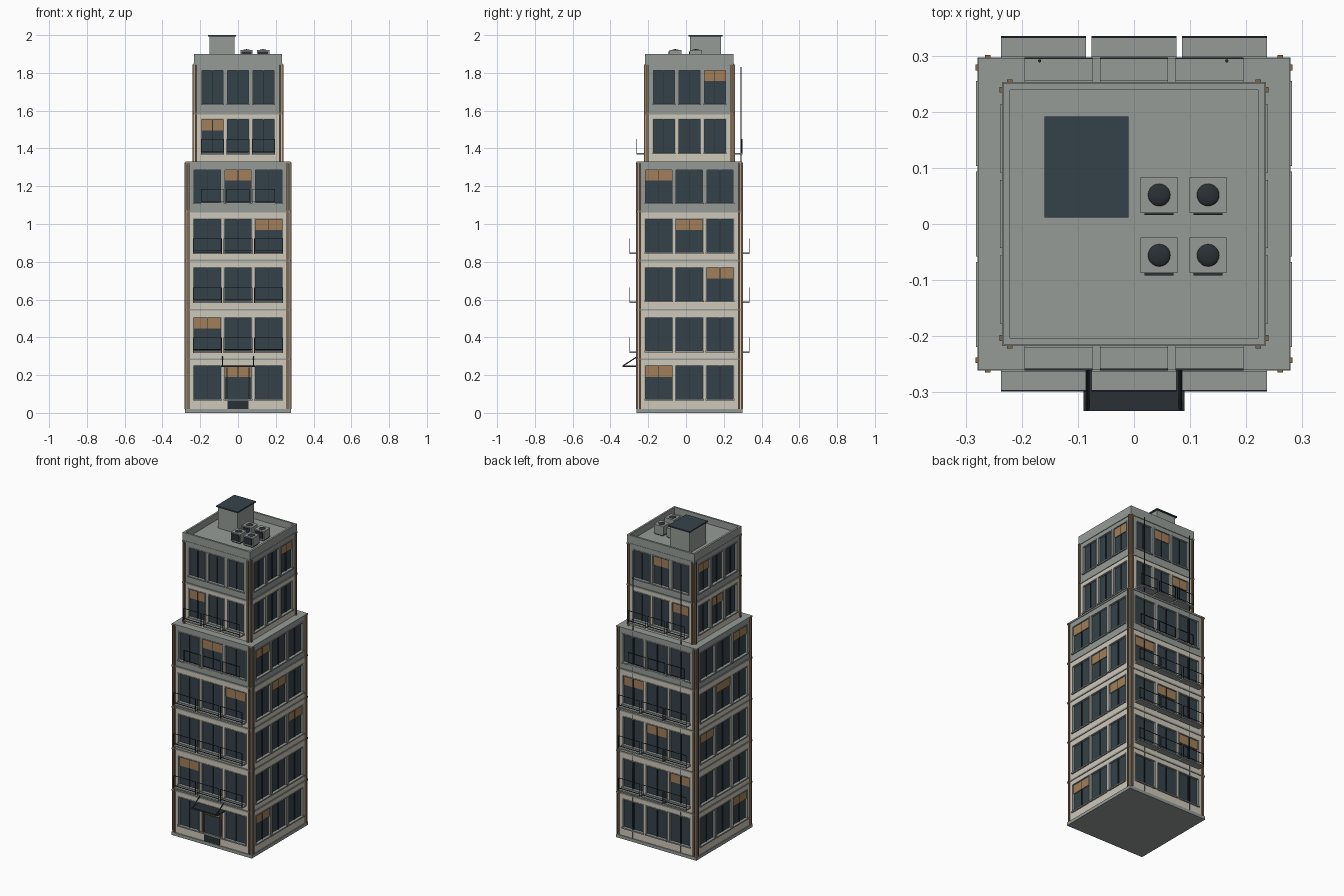
import bpy, bmesh, math
from mathutils import Matrix, Vector

if "Cube" in bpy.data.objects:
    bpy.data.objects.remove(bpy.data.objects["Cube"])

CY = 0.018  # plan centre of the tower in y


def material(name, rgb):
    m = bpy.data.materials.new(name)
    m.diffuse_color = (*rgb, 1)
    m.use_nodes = True
    m.node_tree.nodes["Principled BSDF"].inputs["Base Color"].default_value = m.diffuse_color
    return m


BEIGE = material("beige_wall", (0.62, 0.58, 0.49))
GREY = material("grey_concrete", (0.30, 0.33, 0.31))
GLASS = material("dark_glass", (0.036, 0.055, 0.068))
BROWN = material("brown_trim", (0.22, 0.135, 0.075))
BLIND = material("tan_blind", (0.36, 0.21, 0.10))
METAL = material("dark_metal", (0.022, 0.03, 0.036))

parts = {}


def part(name, mat):
    """One growing mesh per named part."""
    if name not in parts:
        parts[name] = (bmesh.new(), mat)
    return parts[name][0]


def box(name, mat, x0, x1, y0, y1, z0, z1):
    c = Vector((x0 + x1, y0 + y1, z0 + z1)) / 2
    s = (abs(x1 - x0), abs(y1 - y0), abs(z1 - z0), 1)
    bmesh.ops.create_cube(part(name, mat), size=1,
                          matrix=Matrix.Translation(c) @ Matrix.Diagonal(s))


def slab(name, mat, half, z0, z1):
    box(name, mat, -half, half, CY - half, CY + half, z0, z1)


def rod(name, mat, a, b, r, sides=8):
    a, b = Vector(a), Vector(b)
    m = Matrix.Translation((a + b) / 2) @ (b - a).to_track_quat('Z', 'Y').to_matrix().to_4x4()
    bmesh.ops.create_cone(part(name, mat), cap_ends=True, segments=sides,
                          radius1=r, radius2=r, depth=(b - a).length, matrix=m)


def face_box(side, name, mat, u0, u1, d0, d1, z0, z1):
    """Box in facade space: u runs right, d outward. Sides: 0 front, 1 right, 2 back, 3 left."""
    def place(u, d):
        return [(u, CY - d), (d, CY + u), (-u, CY + d), (-d, CY - u)][side]
    (xa, ya), (xb, yb) = place(u0, d0), place(u1, d1)
    box(name, mat, xa, xb, ya, yb, z0, z1)


def window(side, u, w, half, z0, z1, blind):
    l, r, f = u - w / 2, u + w / 2, 0.006
    d0, d1 = half - 0.012, half + 0.003
    # frame, sill and centre mullion
    face_box(side, "window_frames", GREY, l, l + f, d0, d1, z0, z1)
    face_box(side, "window_frames", GREY, r - f, r, d0, d1, z0, z1)
    face_box(side, "window_frames", GREY, l, r, d0, d1, z1 - f, z1)
    face_box(side, "window_sills", GREY, l, r, d0, half + 0.008, z0 - 0.004, z0 + 0.004)
    face_box(side, "window_mullions", METAL, u - 0.0015, u + 0.0015, d0, half - 0.004, z0, z1)
    if blind:
        for a, b in ((l + f, u - 0.0015), (u + 0.0015, r - f)):
            face_box(side, "window_blinds", BLIND, a, b, d0, half - 0.005, z1 - 0.062, z1 - f)


def balcony(side, u, w, d0, d1, z):
    l, r, t = u - w / 2, u + w / 2, 0.003
    face_box(side, "balcony_slabs", GREY, l, r, d0, d1, z - 0.008, z)
    # railing: top bar, bottom bar, posts
    for h in (0.012, 0.075):
        face_box(side, "balcony_railings", METAL, l, r, d1 - t, d1, z + h - t, z + h)
    for p in (l, r - t):
        face_box(side, "balcony_railings", METAL, p, p + t, d1 - t, d1, z - 0.008, z + 0.075)


# blinds: (side, floor) -> bay
BLINDS = {(0, 0): 1, (0, 1): 0, (0, 3): 2, (0, 4): 1, (0, 5): 0,
          (1, 0): 0, (1, 2): 2, (1, 3): 1, (1, 4): 0, (1, 6): 2,
          (2, 1): 2, (2, 2): 1, (2, 3): 0, (2, 5): 2, (2, 6): 1,
          (3, 0): 2, (3, 2): 0, (3, 3): 1, (3, 4): 2, (3, 5): 1, (3, 6): 0}
LEVEL = [0.02, 0.288, 0.55, 0.81, 1.07, 1.33, 1.59, 1.85]
SILL = [0.07, 0.325, 0.59, 0.848, 1.11, 1.375, 1.635]
WIN_H = 0.183

# plinth
slab("plinth", GREY, 0.28, 0, 0.02)

for floor in range(7):
    low = floor < 5
    half, pitch, w = (0.275, 0.162, 0.152) if low else (0.232, 0.135, 0.122)
    wall = GREY if floor in (4, 6) else BEIGE
    wname = "grey_walls" if wall is GREY else "beige_walls"
    z0, z1 = LEVEL[floor], LEVEL[floor + 1]
    s, t = SILL[floor], SILL[floor] + WIN_H
    edge = pitch + w / 2
    # glazed core, spandrels and floor ledge
    slab("glass_core", GLASS, half - 0.01, s, t)
    slab(wname, wall, half, z0, s)
    slab(wname, wall, half, t, z1)
    slab("floor_ledges", GREY, half + 0.004, z1 - 0.009, z1 + 0.001)
    # corner piers
    for sx in (-1, 1):
        for sy in (-1, 1):
            box(wname, wall, sx * edge, sx * half, CY + sy * edge, CY + sy * half, s, t)
    for side in range(4):
        for k in (-0.5, 0.5):
            face_box(side, wname, wall, k * pitch - (pitch - w) / 2, k * pitch + (pitch - w) / 2,
                     half - 0.012, half, s, t)
        for bay in range(3):
            u = (bay - 1) * pitch
            window(side, u, w, half, s, t, BLINDS.get((side, floor)) == bay)
            if side in (0, 2):
                if floor in (1, 2, 3):
                    balcony(side, u, w, half, 0.318, s)
                elif floor in (4, 5):
                    balcony(side, (bay - 1) * 0.135, 0.122, 0.23, 0.28, s)

# vertical trims beside every corner
for half, u, z0, z1 in ((0.275, 0.262, 0.02, 1.325), (0.232, 0.222, 1.33, 1.845)):
    for side in range(4):
        for k in (-1, 1):
            face_box(side, "corner_trims", BROWN, k * u - 0.005, k * u + 0.005,
                     half - 0.002, half + 0.009, z0, z1)

# rear drain pipes
for x in (-0.169, 0.166):
    rod("drain_pipes", METAL, (x, 0.292, 0.02), (x, 0.292, 1.83), 0.003)

# entrance: door, frame, step, canopy with braces
face_box(0, "door", METAL, -0.055, 0.055, 0.27, 0.279, 0.02, 0.066)
face_box(0, "door_glass", GLASS, -0.055, 0.055, 0.266, 0.273, 0.066, 0.19)
for k in (-1, 1):
    face_box(0, "door_frame", BROWN, k * 0.055, k * 0.061, 0.27, 0.281, 0.066, 0.24)
    rod("canopy_braces", METAL, (k * 0.083, -0.332, 0.25), (k * 0.083, -0.258, 0.298), 0.003)
face_box(0, "entrance_canopy", METAL, -0.09, 0.09, 0.27, 0.353, 0.243, 0.251)

# roof parapet
slab("roof_deck", GREY, 0.23, 1.85, 1.858)
for side in range(4):
    face_box(side, "roof_parapet", GREY, -0.234, 0.234, 0.222, 0.234, 1.85, 1.90)

# stair penthouse
box("penthouse", GREY, -0.152, -0.018, 0.02, 0.184, 1.855, 1.992)
box("penthouse_roof", GLASS, -0.16, -0.01, 0.012, 0.192, 1.992, 2.0)

# rooftop cooling units: cabinet, front grille, domed fan
for x in (0.045, 0.1325):
    for y in (-0.056, 0.052):
        box("cooling_units", GREY, x - 0.033, x + 0.033, y - 0.032, y + 0.032, 1.865, 1.92)
        box("cooling_grilles", METAL, x - 0.026, x + 0.026, y - 0.036, y - 0.03, 1.872, 1.913)
        box("cooling_feet", METAL, x - 0.028, x + 0.028, y - 0.028, y + 0.028, 1.855, 1.866)
        m = Matrix.Translation((x, y, 1.918)) @ Matrix.Diagonal((1, 1, 0.35, 1))
        bmesh.ops.create_uvsphere(part("cooling_fans", METAL), u_segments=20, v_segments=10,
                                  radius=0.021, matrix=m)

# turn each part into an object
for name, (bm, mat) in parts.items():
    bmesh.ops.recalc_face_normals(bm, faces=bm.faces)
    mesh = bpy.data.meshes.new(name)
    bm.to_mesh(mesh)
    bm.free()
    mesh.materials.append(mat)
    if name in ("cooling_fans", "drain_pipes"):
        mesh.shade_smooth()
    bpy.context.collection.objects.link(bpy.data.objects.new(name, mesh))
